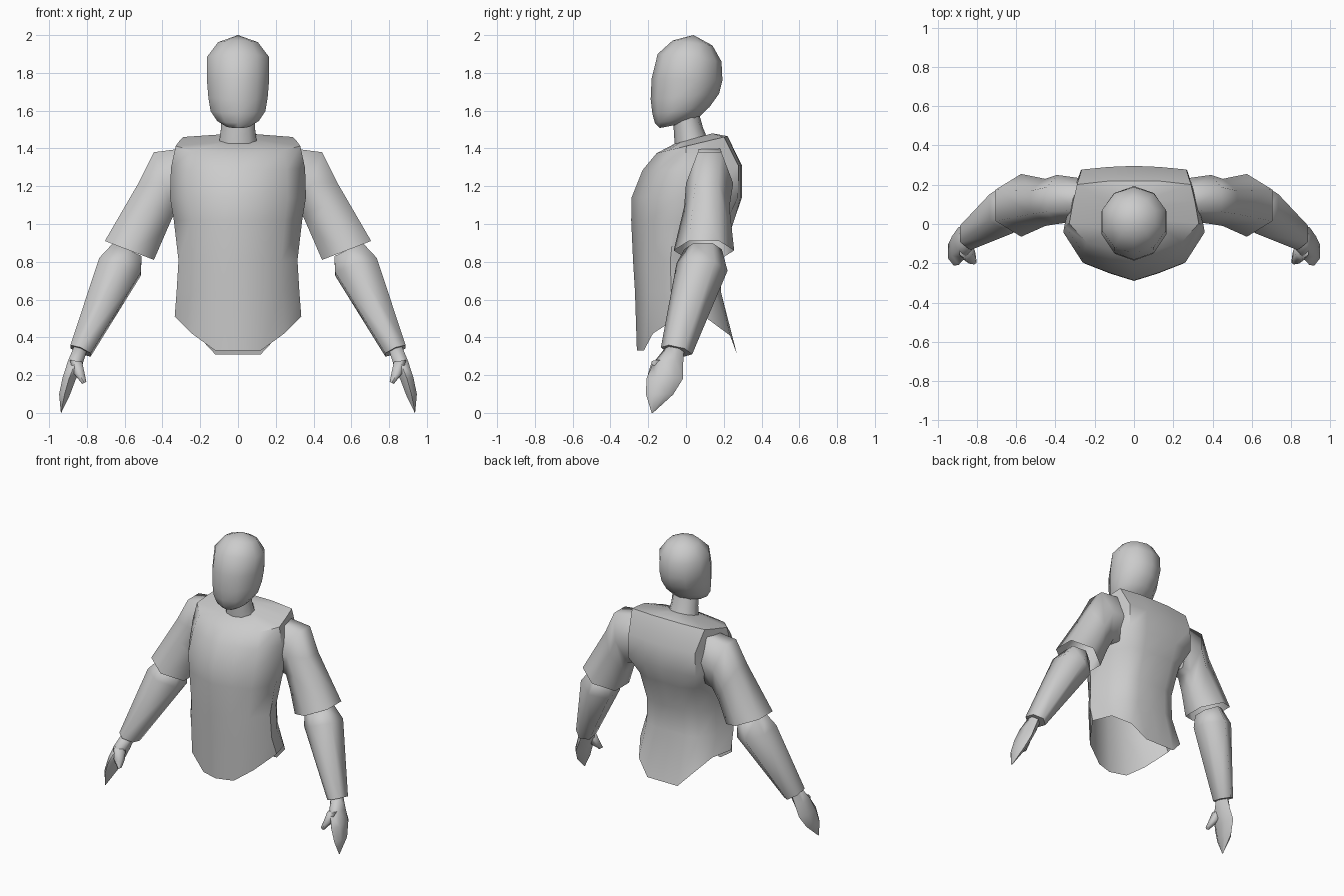
import bpy, bmesh, math

if "Cube" in bpy.data.objects:
    bpy.data.objects.remove(bpy.data.objects["Cube"])


def loft(name, rings, cap_start=True, cap_end=True, angle=50):
    """Skin a list of equal-length point rings into one smooth-shaded object."""
    bm = bmesh.new()
    rows = [[bm.verts.new(p) for p in ring] for ring in rings]
    n = len(rows[0])
    for a, b in zip(rows, rows[1:]):
        for i in range(n):
            j = (i + 1) % n
            bm.faces.new((a[i], a[j], b[j], b[i]))
    if cap_start:
        bm.faces.new(rows[0][::-1])
    if cap_end:
        bm.faces.new(rows[-1])
    bmesh.ops.remove_doubles(bm, verts=bm.verts, dist=0.0005)
    bmesh.ops.recalc_face_normals(bm, faces=bm.faces)
    mesh = bpy.data.meshes.new(name)
    bm.to_mesh(mesh)
    bm.free()
    obj = bpy.data.objects.new(name, mesh)
    bpy.context.collection.objects.link(obj)
    bpy.ops.object.select_all(action='DESELECT')
    obj.select_set(True)
    bpy.context.view_layer.objects.active = obj
    bpy.ops.object.shade_smooth_by_angle(angle=math.radians(angle))
    return obj


def oval(w, yf, zf, yb, zb, n=10):
    """Tilted oval ring, from its half width and its front and back points."""
    pts = []
    for i in range(n):
        a = 2 * math.pi * i / n
        t = (1 - math.cos(a)) / 2
        pts.append((w * math.sin(a) / math.sin(math.radians(72)),
                    yf + (yb - yf) * t, zf + (zb - zf) * t))
    return pts


def limb_ring(s, xo, zo, xi, zi, yc, ry, tilt=0.0, n=6):
    """Limb ring with flat outer and inner sides at the given front-view points."""
    pts = []
    for i in range(n):
        a = 2 * math.pi * (i + 0.5) / n
        c, q = math.cos(a) / math.cos(math.pi / n), math.sin(a)
        pts.append((s * ((xo + xi) / 2 + c * (xo - xi) / 2), yc + q * ry,
                    (zo + zi) / 2 + c * (zo - zi) / 2 - q * tilt))
    return pts


# Torso cross-sections: width fraction and front-to-back fraction
FRONT = [(0, 0), (.36, .07), (.73, .16), (1, .42)]
LOW = FRONT + [(.86, .70), (.64, .93), (.36, 1), (0, 1)]
HIGH = FRONT + [(.90, .70), (.75, .965), (.36, .99), (0, 1)]
TOP = FRONT + [(.94, .72), (.88, .95), (.36, 1), (0, 1)]
HEM = [.33, .33, .42, .51, .50, .41, .31, .31]


def torso_ring(plan, w, yf, zf, yb, zb, hem=None):
    half = [(w * x, yf + (yb - yf) * t, hem[k] if hem else zf + (zb - zf) * t)
            for k, (x, t) in enumerate(plan)]
    return half + [(-x, y, z) for x, y, z in half[-2:0:-1]]


# Shirt body, open at the hem
loft("shirt_body", [
    torso_ring(LOW, .335, -.26, 0, .27, 0, HEM),
    torso_ring(LOW, .325, -.27, .64, .185, .64),
    torso_ring(LOW, .315, -.28, .80, .19, .82),
    torso_ring(LOW, .34, -.29, 1.02, .255, 1.02),
    torso_ring(HIGH, .36, -.288, 1.14, .296, 1.14),
    torso_ring(HIGH, .355, -.23, 1.285, .296, 1.31),
    torso_ring(TOP, .33, -.155, 1.375, .22, 1.465),
    torso_ring(LOW, .10, -.06, 1.425, .14, 1.48),
], cap_start=False)

# Neck
loft("neck", [oval(.10, -.06, 1.42, .115, 1.45), oval(.09, -.065, 1.50, .09, 1.51),
              oval(.09, -.065, 1.56, .065, 1.60)])

# Head
loft("head", [
    oval(.06, -.14, 1.508, -.05, 1.525),
    oval(.11, -.165, 1.535, .07, 1.565),
    oval(.145, -.178, 1.585, .125, 1.62),
    oval(.157, -.187, 1.66, .175, 1.69),
    oval(.165, -.182, 1.77, .193, 1.76),
    oval(.163, -.15, 1.90, .188, 1.86),
    oval(.105, -.07, 1.972, .14, 1.945),
    oval(.0, .04, 2.0, .04, 2.0),
], angle=60)

for s, side in ((-1, "left"), (1, "right")):
    # Short sleeve, open at the cuff
    loft("sleeve_" + side, [
        limb_ring(s, .29, 1.40, .28, 1.06, .125, .11),
        limb_ring(s, .445, 1.38, .34, 1.05, .125, .125),
        limb_ring(s, .525, 1.22, .38, .96, .11, .12),
        limb_ring(s, .705, .91, .445, .81, .095, .16),
    ], cap_end=False, angle=75)
    # Forearm
    loft("forearm_" + side, [
        limb_ring(s, .66, .90, .51, .83, .09, .10),
        limb_ring(s, .735, .81, .515, .735, .085, .135, .02),
        limb_ring(s, .887, .35, .78, .307, -.05, .083, .018),
    ], angle=75)
    # Hand
    loft("hand_" + side, [
        limb_ring(s, .865, .36, .80, .33, -.06, .05),
        limb_ring(s, .90, .275, .825, .25, -.095, .08),
        limb_ring(s, .928, .19, .86, .175, -.112, .097),
        limb_ring(s, .947, .10, .89, .095, -.14, .072),
        limb_ring(s, .938, .002, .936, .0, -.178, .004),
    ], angle=75)
    # Thumb
    loft("thumb_" + side, [
        limb_ring(s, .89, .28, .825, .27, -.13, .05),
        limb_ring(s, .87, .21, .81, .20, -.16, .042),
        limb_ring(s, .825, .153, .803, .165, -.19, .016),
    ], angle=75)
